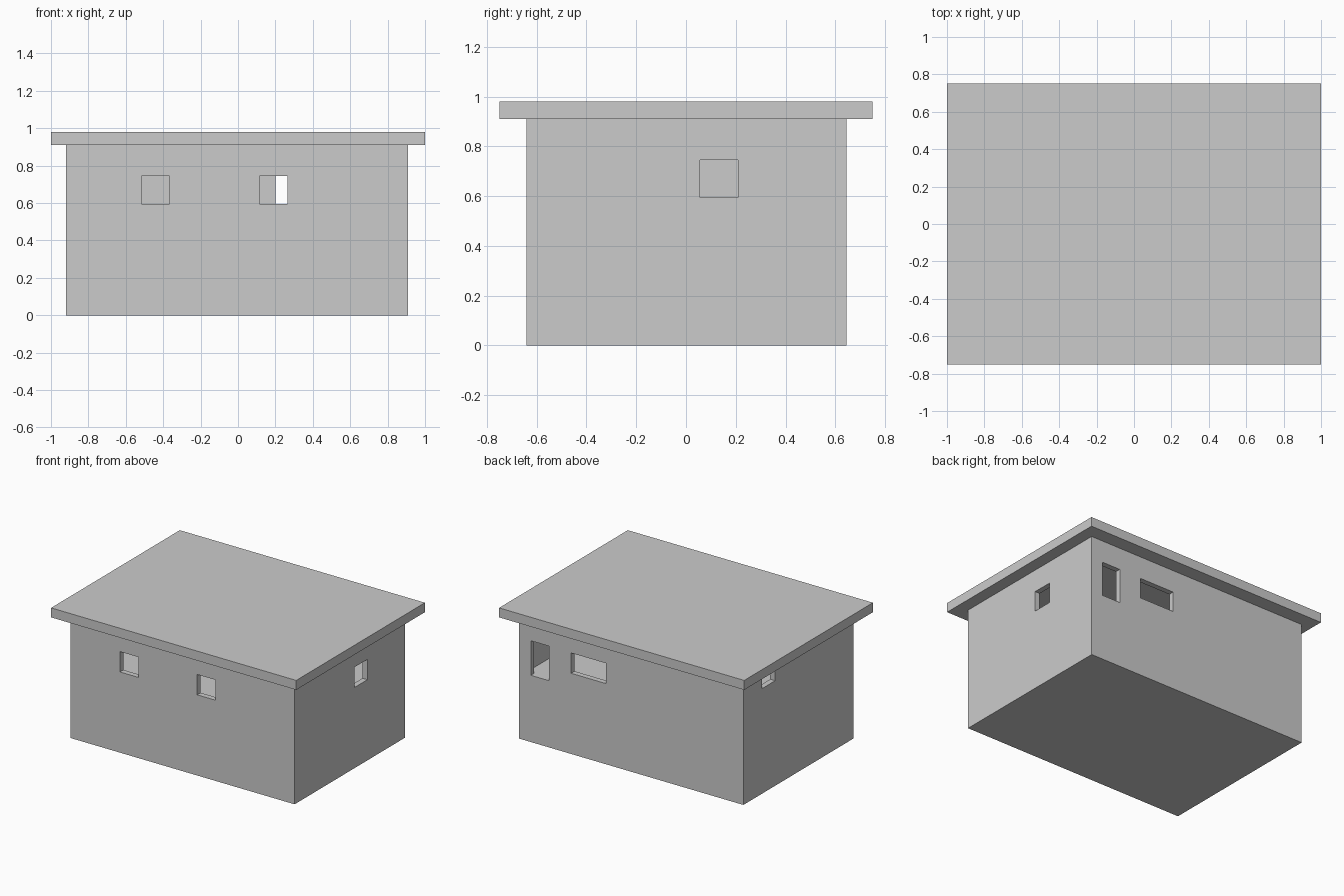
import bpy

if "Cube" in bpy.data.objects:
    bpy.data.objects.remove(bpy.data.objects["Cube"])


def box(name, x, y, z):
    """Box from (min, max) ranges."""
    bpy.ops.mesh.primitive_cube_add(size=1, location=[sum(r) / 2 for r in (x, y, z)])
    ob = bpy.context.object
    ob.name = name
    ob.scale = [r[1] - r[0] for r in (x, y, z)]
    bpy.ops.object.transform_apply(location=True, rotation=False, scale=True)
    return ob


X0, X1, Y0, Y1, H = -0.92, 0.91, -0.64, 0.645, 0.91
T = 0.04      # wall thickness
FLOOR = 0.49  # raised inner floor

# Body and overhanging flat roof slab
body = box("walls", (X0, X1), (Y0, Y1), (0, H))
box("roof", (-1, 1), (-0.75, 0.75), (H, 0.98))


def cut(name, x, y, z):
    """Subtract a box from the body."""
    cutter = box(name, x, y, z)
    cutter.hide_render = True
    cutter.hide_set(True)
    mod = body.modifiers.new(name, 'BOOLEAN')
    mod.operation = 'DIFFERENCE'
    mod.solver = 'EXACT'
    mod.object = cutter


# Hollow room, open to the roof slab
cut("room_cutter", (X0 + T, X1 - T), (Y0 + T, Y1 - T), (FLOOR, H + 0.02))

# Window openings, each reaching through one wall
front, back = (Y0 - 0.02, Y0 + T + 0.01), (Y1 - T - 0.01, Y1 + 0.02)
left, right = (X0 - 0.02, X0 + T + 0.01), (X1 - T - 0.01, X1 + 0.02)
Z = (0.595, 0.745)
openings = {
    "front_window_left": ((-0.515, -0.365), front, Z),
    "front_window_right": ((0.115, 0.265), front, Z),
    "right_window": (right, (0.057, 0.208), Z),
    "back_window_tall": ((0.665, 0.815), back, (0.492, 0.747)),
    "back_window_wide": ((0.2, 0.486), back, Z),
    "left_window": (left, (0.275, 0.43), (0.775, 0.89)),
}
for name, ranges in openings.items():
    cut(name + "_cutter", *ranges)
